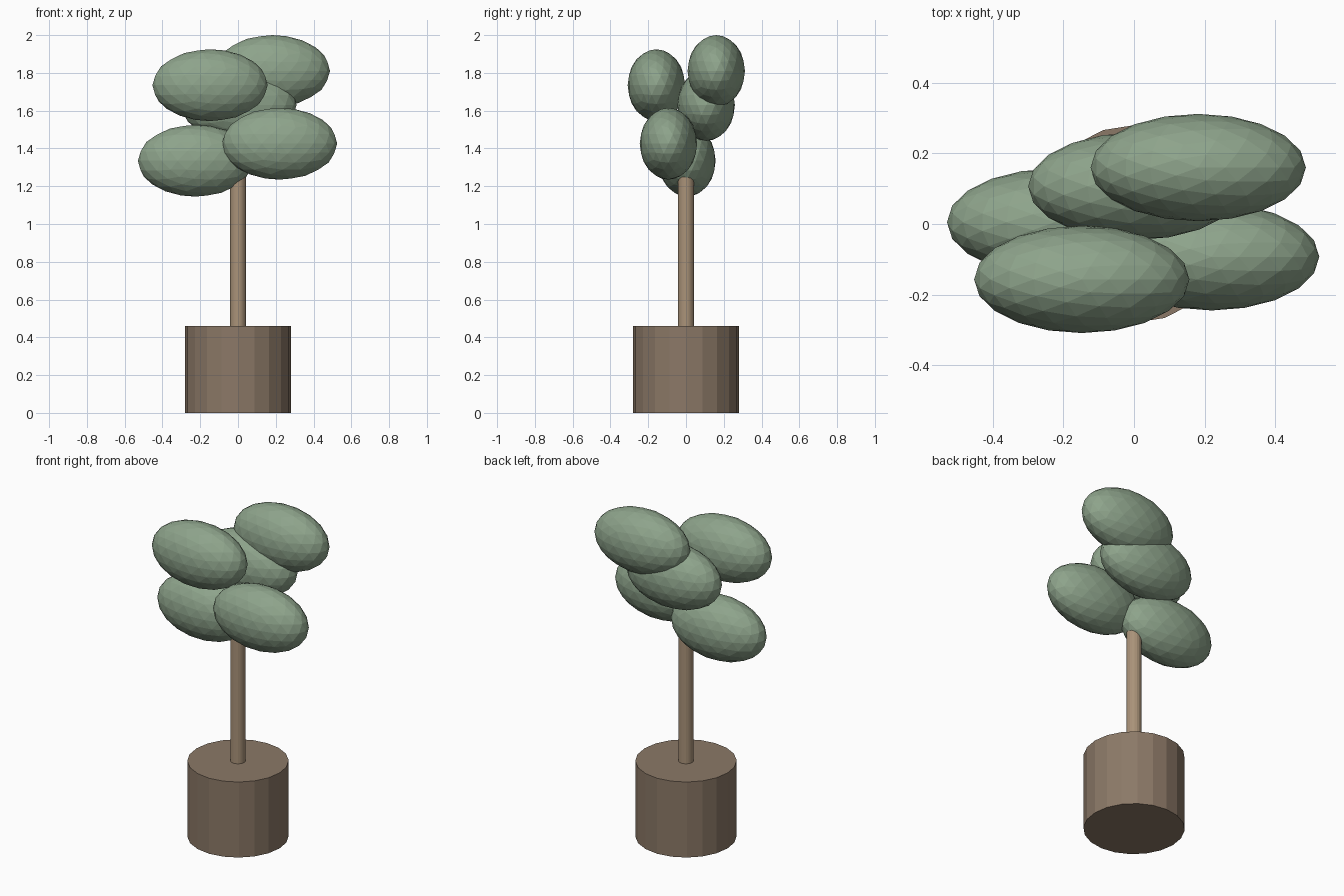
import bpy

cube = bpy.data.objects.get("Cube")
if cube:
    bpy.data.objects.remove(cube, do_unlink=True)


def make_material(name, rgb):
    mat = bpy.data.materials.new(name)
    mat.use_nodes = True
    colour = (*rgb, 1.0)
    mat.diffuse_color = colour
    mat.node_tree.nodes["Principled BSDF"].inputs["Base Color"].default_value = colour
    return mat


def cylinder(name, sides, radius, bottom, top, mat):
    bpy.ops.mesh.primitive_cylinder_add(
        vertices=sides, radius=radius, depth=top - bottom,
        location=(0, 0, (bottom + top) / 2))
    obj = bpy.context.object
    obj.name = name
    obj.data.materials.append(mat)


def leaf_clump(name, centre, mat):
    bpy.ops.mesh.primitive_ico_sphere_add(subdivisions=3, radius=1, location=centre)
    obj = bpy.context.object
    obj.name = name
    obj.scale = (0.305, 0.152, 0.19)
    obj.data.materials.append(mat)


leaf_green = make_material("leaf green", (0.27, 0.37, 0.26))
bark_tan = make_material("bark tan", (0.40, 0.29, 0.19))
pot_brown = make_material("pot brown", (0.26, 0.19, 0.135))

# Pot and trunk
cylinder("pot", 20, 0.28, 0, 0.46, pot_brown)
cylinder("trunk", 20, 0.042, 0.45, 1.25, bark_tan)

# Foliage clumps
clumps = {
    "foliage_low_right": (-0.225, 0.005, 1.335),
    "foliage_low_left": (0.22, -0.093, 1.425),
    "foliage_middle": (0.005, 0.107, 1.63),
    "foliage_top_front": (-0.148, -0.157, 1.735),
    "foliage_top_back": (0.182, 0.16, 1.81),
}
for name, centre in clumps.items():
    leaf_clump(name, centre, leaf_green)
